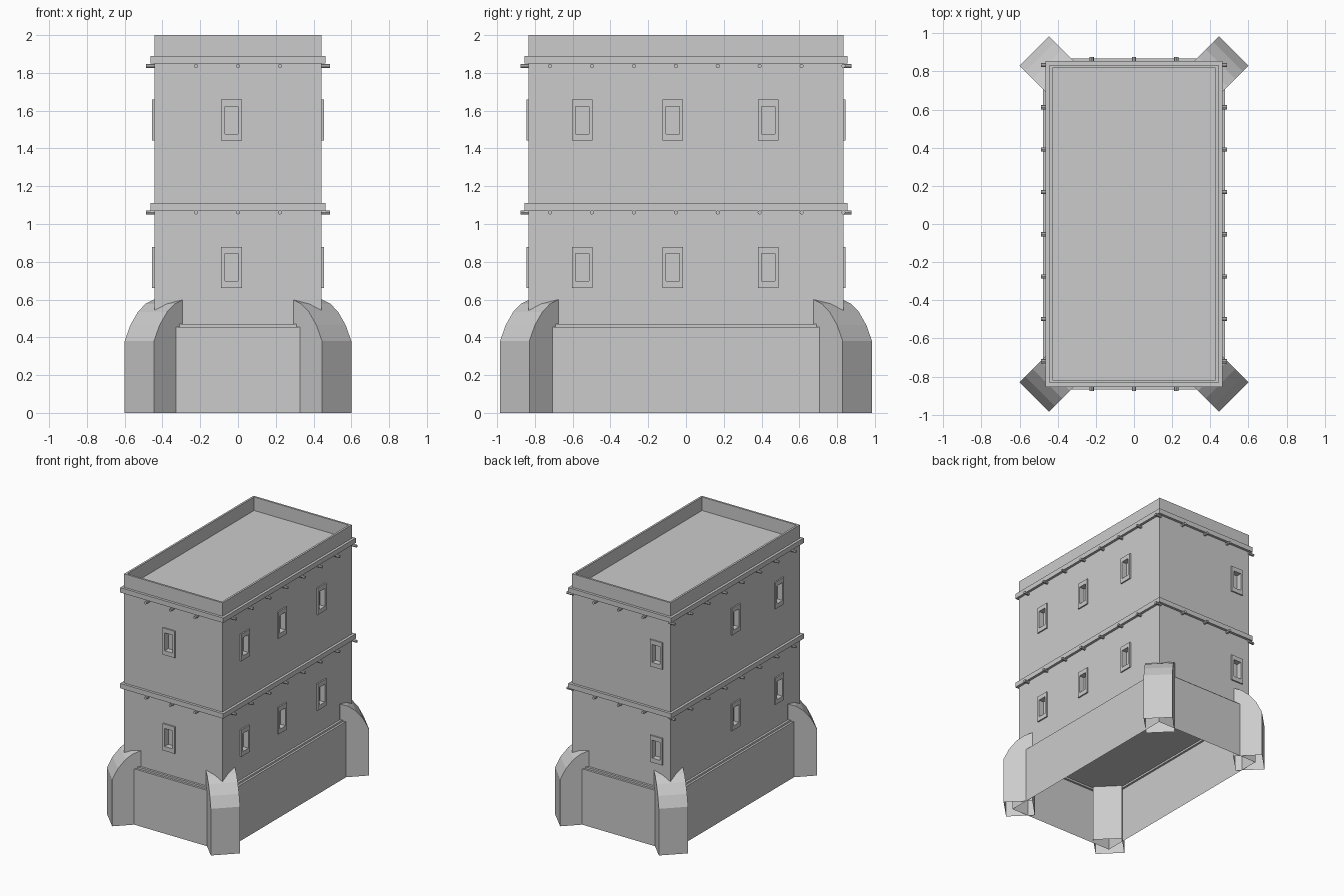
import bpy, bmesh
from mathutils import Matrix, Vector

if "Cube" in bpy.data.objects:
    bpy.data.objects.remove(bpy.data.objects["Cube"])

HX, HY = 0.443, 0.833          # tower half sizes
R2 = 2 ** 0.5


def finish(name, bm):
    bmesh.ops.recalc_face_normals(bm, faces=bm.faces[:])
    me = bpy.data.meshes.new(name)
    bm.to_mesh(me)
    bm.free()
    ob = bpy.data.objects.new(name, me)
    bpy.context.collection.objects.link(ob)
    return ob


def add_box(bm, lo, hi):
    lo, hi = Vector(lo), Vector(hi)
    m = Matrix.Translation((lo + hi) / 2) @ Matrix.Diagonal((*(abs(v) for v in hi - lo), 1))
    return bmesh.ops.create_cube(bm, size=1, matrix=m)["verts"]


def rings(name, profile, closed=False):
    """Sweep (offset, z) profile around the tower rectangle."""
    bm = bmesh.new()
    loops = [[bm.verts.new((sx * (HX + o), sy * (HY + o), z))
              for sx, sy in ((-1, -1), (1, -1), (1, 1), (-1, 1))] for o, z in profile]
    pairs = list(zip(loops, loops[1:]))
    if closed:
        pairs.append((loops[-1], loops[0]))
    for a, b in pairs:
        for i in range(4):
            j = (i + 1) % 4
            bm.faces.new((a[i], a[j], b[j], b[i]))
    return finish(name, bm)


# Tower with sunken roof behind a parapet
bm = bmesh.new()
add_box(bm, (-HX, -HY, 0.465), (HX, HY, 2.0))
bm.normal_update()
top = [f for f in bm.faces if f.normal.z > 0.9]
bmesh.ops.inset_individual(bm, faces=top, thickness=0.023)
roof = bmesh.ops.extrude_discrete_faces(bm, faces=top)["faces"]
bmesh.ops.translate(bm, verts=roof[0].verts[:], vec=(0, 0, -0.11))
tower = finish("tower", bm)

# Open-bottomed plinth with a stepped top
rings("plinth", [(0.035, 0), (0.035, 0.455), (0.018, 0.455), (0.018, 0.47), (-0.005, 0.47)])

# Floor bands
for label, z in (("lower", 1.07), ("upper", 1.85)):
    rings(label + "_band", [(-0.01, z), (0.021, z), (0.021, z + 0.04), (-0.01, z + 0.04)], True)

# Windows: (axis, side, position along wall)
windows = [("y", -1, -0.035), ("y", 1, -0.32),
           ("x", 1, -0.55), ("x", 1, -0.07), ("x", 1, 0.435),
           ("x", -1, 0.0), ("x", -1, -0.56)]


def wall_boxes(name, w, h, d0, d1):
    bm = bmesh.new()
    for axis, side, p in windows:
        for z, in ((0.77,), (1.55,)):
            half = HX if axis == "x" else HY
            a, b = side * (half + d0), side * (half + d1)
            if axis == "x":
                add_box(bm, (a, p - w, z - h), (b, p + w, z + h))
            else:
                add_box(bm, (p - w, a, z - h), (p + w, b, z + h))
    return finish(name, bm)


frames = wall_boxes("window_frames", 0.055, 0.109, 0.0, 0.011)
cutter = wall_boxes("window_cutter", 0.035, 0.073, -0.035, 0.05)
cutter.hide_render = True
cutter.hide_viewport = True
for ob in (tower, frames):
    mod = ob.modifiers.new("openings", "BOOLEAN")
    mod.operation = "DIFFERENCE"
    mod.solver = "EXACT"
    mod.object = cutter

# Round beam ends under each band
bm = bmesh.new()
for z in (1.061, 1.837):
    spots = [("x", s, -0.72 + 0.222 * k) for s in (-1, 1) for k in range(8)]
    spots += [("y", s, 0.222 * k) for s in (-1, 1) for k in (-1, 0, 1)]
    for axis, s, p in spots:
        if axis == "x":
            m = Matrix.Translation((s * (HX + 0.017), p, z)) @ Matrix.Rotation(1.570796, 4, "Y")
        else:
            m = Matrix.Translation((p, s * (HY + 0.015), z)) @ Matrix.Rotation(1.570796, 4, "X")
        bmesh.ops.create_cone(bm, cap_ends=True, segments=8, radius1=0.011, radius2=0.011,
                              depth=0.055, matrix=m)
finish("beam_ends", bm)

# Diagonal corner buttresses with rounded shoulders, open below
profile = [(0, 0), (0, 0.38), (0.03, 0.465), (0.07, 0.535), (0.11, 0.577), (0.155, 0.6), (0.155, 0)]
for sx in (-1, 1):
    for sy in (-1, 1):
        bm = bmesh.new()
        sides = [[bm.verts.new((sx * (0.5225 - s + t), sy * (0.9075 - s - t), z))
                  for s, z in profile] for t in (-0.0775, 0.0775)]
        a, b = sides
        for i in range(len(profile) - 1):
            bm.faces.new((a[i], a[i + 1], b[i + 1], b[i]))
        bm.faces.new(a)
        bm.faces.new(b)
        finish("%s_%s_buttress" % ("front" if sy < 0 else "back", "left" if sx < 0 else "right"), bm)
